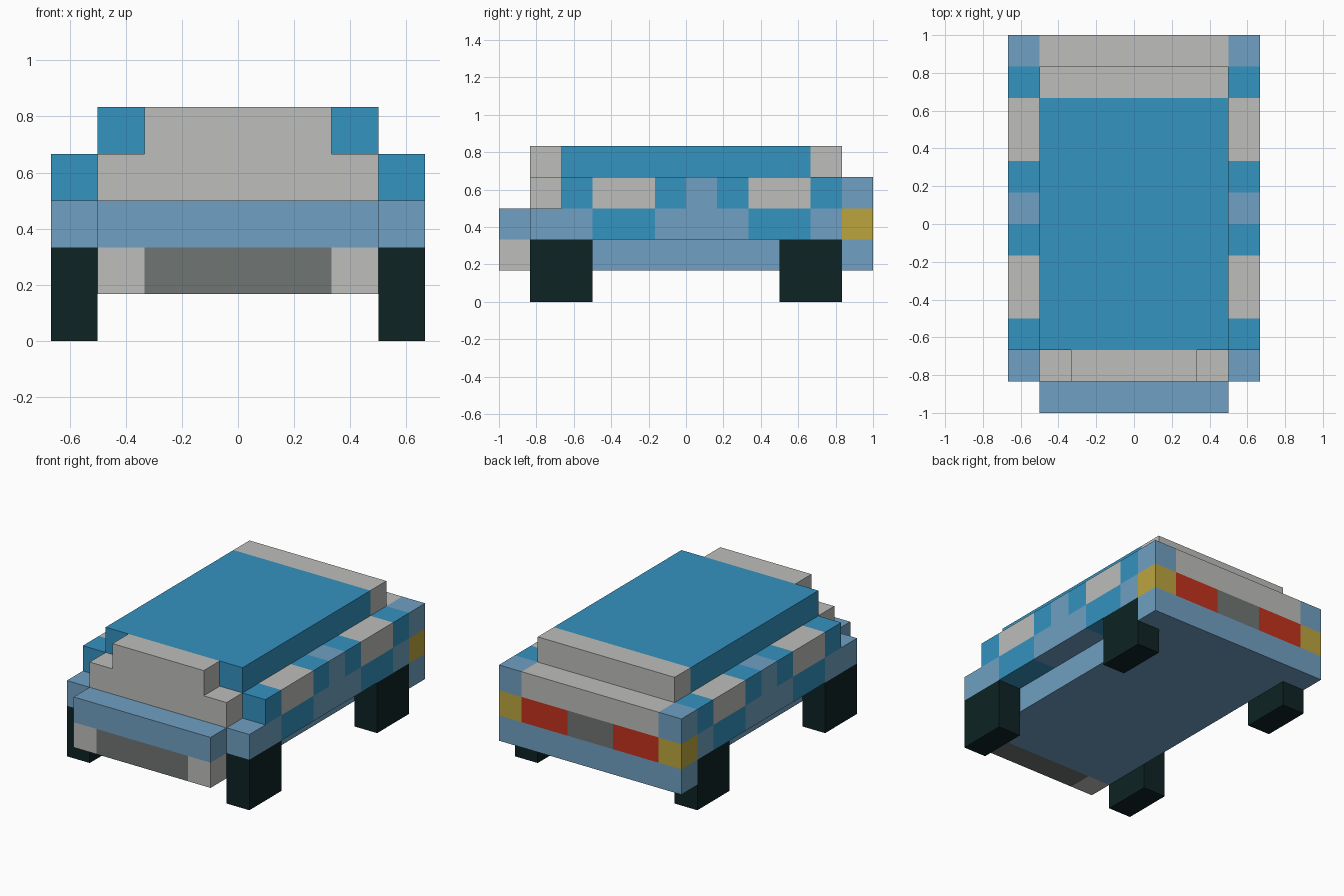
import bpy
import bmesh
from mathutils import Matrix

cube = bpy.data.objects.get("Cube")
if cube:
    bpy.data.objects.remove(cube, do_unlink=True)

U = 1 / 6  # one block


def material(name, rgb):
    lin = [((c / 255 + 0.055) / 1.055) ** 2.4 for c in rgb] + [1]
    m = bpy.data.materials.new(name)
    m.use_nodes = True
    m.diffuse_color = lin
    bsdf = next(n for n in m.node_tree.nodes if n.type == 'BSDF_PRINCIPLED')
    bsdf.inputs["Base Color"].default_value = lin
    return m


BLUE = material("bright blue", (52, 147, 192))
PALE = material("pale blue", (112, 160, 194))
GLASS = material("light grey", (189, 190, 187))
GREY = material("dark grey", (112, 117, 115))
TYRE = material("black green", (14, 35, 36))
AMBER = material("amber", (188, 165, 63))
RED = material("red", (194, 50, 30))


def box(name, x, y, z, mat, mirror=False):
    """Block spanning the (min, max) ranges in block units; optionally repeated at -x."""
    bm = bmesh.new()
    spans = [x, (-x[1], -x[0])] if mirror else [x]
    for xs in spans:
        axes = (xs, y, z)
        centre = [(a + b) / 2 * U for a, b in axes]
        size = [(b - a) * U for a, b in axes]
        bmesh.ops.create_cube(bm, size=1, matrix=Matrix.Translation(centre) @ Matrix.Diagonal((*size, 1)))
    mesh = bpy.data.meshes.new(name)
    bm.to_mesh(mesh)
    bm.free()
    mesh.materials.append(mat)
    bpy.context.collection.objects.link(bpy.data.objects.new(name, mesh))


# Wheels
for end, y in (("front", (-5, -3)), ("rear", (3, 5))):
    box(end + "_wheels", (3, 4), y, (0, 2), TYRE, True)

# Central body
box("chassis", (-3, 3), (-5, 5), (1, 3), PALE)
box("cabin", (-3, 3), (-4, 5), (3, 4), PALE)

# Nose
box("grille", (-2, 2), (-6, -5), (1, 2), GREY)
box("headlights", (2, 3), (-6, -5), (1, 2), GLASS, True)
box("hood", (-3, 3), (-6, -5), (2, 3), PALE)
box("windscreen_lower", (-3, 3), (-5, -4), (3, 4), GLASS)
box("windscreen_upper", (-2, 2), (-5, -4), (4, 5), GLASS)

# Roof
box("roof", (-3, 3), (-4, 4), (4, 5), BLUE)
box("rear_window_upper", (-3, 3), (4, 5), (4, 5), GLASS)

# Tail
box("rear_bumper", (-4, 4), (5, 6), (1, 2), PALE)
box("rear_plate", (-1, 1), (5, 6), (2, 3), GREY)
box("tail_lights", (1, 3), (5, 6), (2, 3), RED, True)
box("rear_window_lower", (-3, 3), (5, 6), (3, 4), GLASS)

# Side panels, front to back: name, start, end, colour
lower = [("front_fenders", -5, -3, PALE), ("front_doors", -3, -1, BLUE),
         ("middle_panels", -1, 2, PALE), ("rear_doors", 2, 4, BLUE),
         ("rear_fenders", 4, 5, PALE), ("corner_lights", 5, 6, AMBER)]
upper = [("front_pillars", -4, -3, BLUE), ("front_side_windows", -3, -1, GLASS),
         ("door_pillars_front", -1, 0, BLUE), ("middle_pillars", 0, 1, PALE),
         ("door_pillars_rear", 1, 2, BLUE), ("rear_side_windows", 2, 4, GLASS),
         ("rear_pillars", 4, 5, BLUE), ("rear_corners", 5, 6, PALE)]
for z, row in ((2, lower), (3, upper)):
    for name, y0, y1, mat in row:
        box(name, (3, 4), (y0, y1), (z, z + 1), mat, True)
